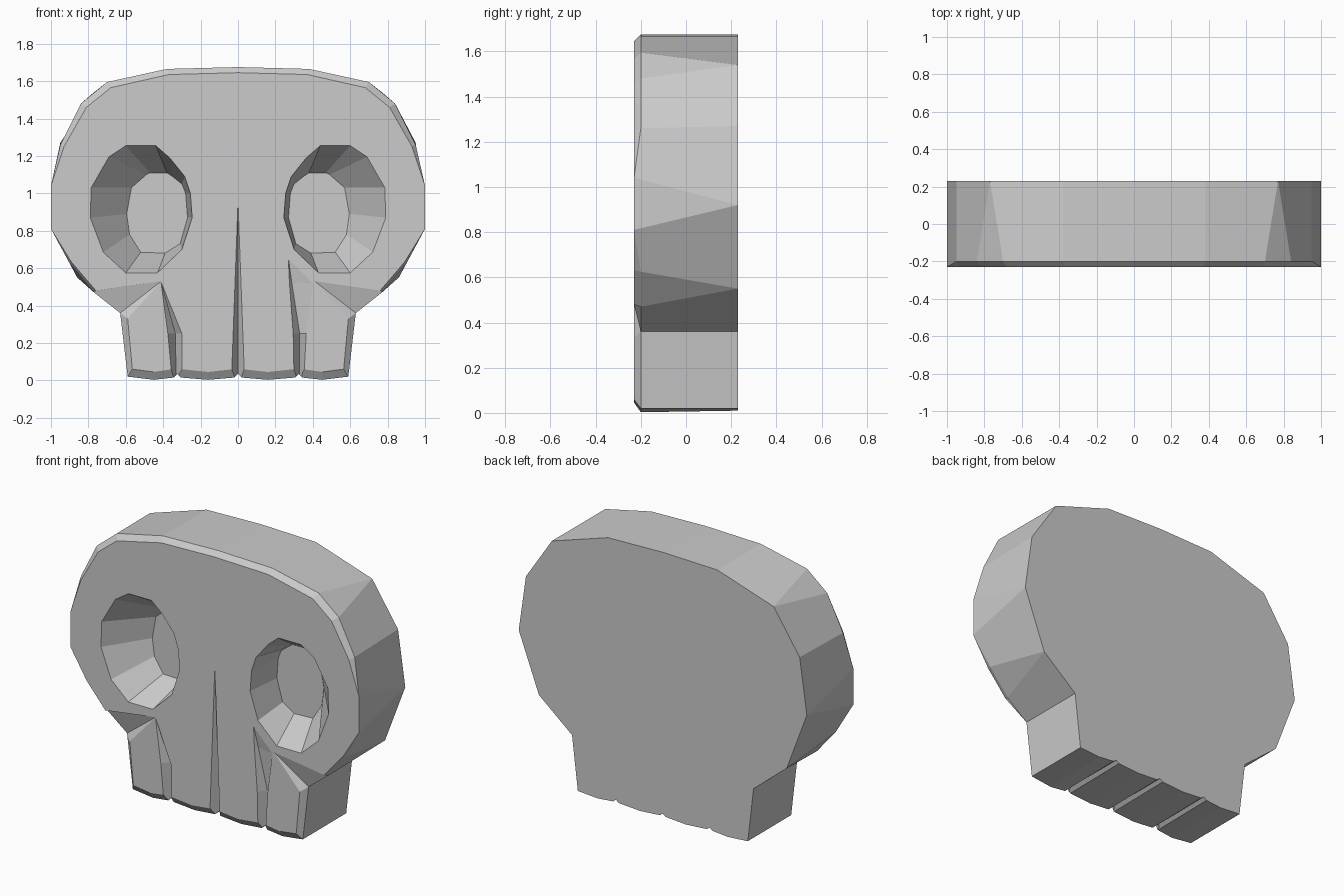
import bpy
import bmesh

FRONT, RIM, BACK = -0.23, -0.2, 0.23

default = bpy.data.objects.get("Cube")
if default:
    bpy.data.objects.remove(default, do_unlink=True)

# One plain grey for the whole model
grey = bpy.data.materials.new("stone_grey")
grey.use_nodes = True
colour = (0.6, 0.6, 0.6, 1)
grey.diffuse_color = colour
grey.node_tree.nodes["Principled BSDF"].inputs["Base Color"].default_value = colour


def loft(name, rings):
    """Join closed rings of 3D points into a capped solid; repeated points share a vertex."""
    bm = bmesh.new()
    cache = {}

    def vert(p):
        key = tuple(round(c, 5) for c in p)
        if key not in cache:
            cache[key] = bm.verts.new(key)
        return cache[key]

    def face(points):
        verts = list(dict.fromkeys(vert(p) for p in points))
        if len(verts) > 2:
            bm.faces.new(verts)

    for a, b in zip(rings, rings[1:]):
        for i in range(len(a)):
            j = (i + 1) % len(a)
            face((a[i], a[j], b[j], b[i]))
    face(rings[0])
    face(rings[-1])
    bmesh.ops.recalc_face_normals(bm, faces=bm.faces)
    mesh = bpy.data.meshes.new(name)
    bm.to_mesh(mesh)
    bm.free()
    mesh.materials.append(grey)
    obj = bpy.data.objects.new(name, mesh)
    bpy.context.scene.collection.objects.link(obj)
    return obj


def mirrored(half):
    """Close a half ring whose first and last points lie on the centre line."""
    return half + [(-x, y, z) for x, y, z in half[-2:0:-1]]


# Half outline, top to bottom: rim x, z, then front face x, z, then back x, z
outline = [
    (0, 1.675, 0, 1.645, 0, 1.675),
    (.38, 1.665, .37, 1.635, .38, 1.665),
    (.7, 1.595, .68, 1.565, .77, 1.54),
    (.84, 1.48, .81, 1.46, .77, 1.54),
    (.95, 1.26, .93, 1.25, .95, 1.27),
    (1, 1.04, 1, 1.04, 1, .92),
    (1, .81, 1, .81, 1, .92),
    (.9, .625, .89, .632, .86, .55),
    (.77, .47, .76, .48, .86, .55),
    (.63, .36, .41, .53, .63, .36),   # cheek facet runs in to the tooth gap
    (.63, .36, .59, .33, .63, .36),
    (.59, .02, .565, .06, .59, .02),
    (.45, .003, .45, .045, .45, .01),
    (.345, .015, .345, .06, .345, .02),
    (.325, .035, .325, .065, .325, .035),
    (.305, .015, .305, .06, .305, .02),
    (.16, .003, .16, .045, .16, .01),
    (.02, .015, .02, .06, .02, .02),
    (0, .035, 0, .065, 0, .035),
]
face_ring, rim_ring, back_ring = [], [], []
for rx, rz, fx, fz, bx, bz in outline:
    merged = (rx, rz) == (fx, fz)
    rim_ring.append((rx, FRONT if merged else RIM, rz))
    face_ring.append((fx, FRONT, fz))
    back_ring.append((bx, BACK, bz))
skull = loft("skull", [mirrored(r) for r in (face_ring, rim_ring, back_ring)])

# Eye sockets: front edge x, z, then floor x, z
socket = [
    (.6, 1.255, .47, 1.11), (.44, 1.255, .38, 1.11), (.365, 1.19, .35, 1.09),
    (.285, 1.09, .3, 1.05), (.255, 1, .28, 1), (.245, .87, .27, .87),
    (.3, .7, .31, .73), (.43, .575, .39, .68), (.6, .575, .52, .685),
    (.72, .685, .58, .78), (.79, .87, .595, .89), (.785, 1.03, .57, 1.03),
    (.69, 1.195, .49, 1.1),
]
cutters = []
for label, side in (("left", 1), ("right", -1)):
    cutters.append(loft(label + "_eye_cutter", [
        [(side * x, FRONT - .1, z) for x, z, _, _ in socket],
        [(side * x, FRONT, z) for x, z, _, _ in socket],
        [(side * x, 0, z) for _, _, x, z in socket],
    ]))


def groove(name, sections):
    """V-shaped cutter; each section is height, left edge, valley, right edge, depth."""
    rings = []
    for z, left, valley, right, depth in sections:
        rings.append([
            (left, FRONT - .1, z), (left, FRONT, z), (valley, FRONT + depth, z),
            (right, FRONT, z), (right, FRONT - .1, z),
        ])
    cutters.append(loft(name, rings))


# Nose line and the two tooth gaps
groove("middle_groove_cutter", [
    (.93, -.001, 0, .001, .001), (-.02, -.036, 0, .036, .06)])
groove("right_groove_cutter", [
    (.52, -.411, -.41, -.409, .001), (.25, -.375, -.335, -.3, .05),
    (-.02, -.35, -.33, -.3, .06)])
groove("left_groove_cutter", [
    (.65, .269, .27, .271, .001), (.52, .275, .288, .4, .02),
    (.25, .295, .33, .365, .05), (-.02, .3, .33, .35, .06)])

# Carve the skull, then discard the cutters
bpy.context.view_layer.objects.active = skull
for cutter in cutters:
    carve = skull.modifiers.new(cutter.name, "BOOLEAN")
    carve.operation = "DIFFERENCE"
    carve.solver = "EXACT"
    carve.object = cutter
    bpy.ops.object.modifier_apply(modifier=carve.name)
    bpy.data.objects.remove(cutter, do_unlink=True)
